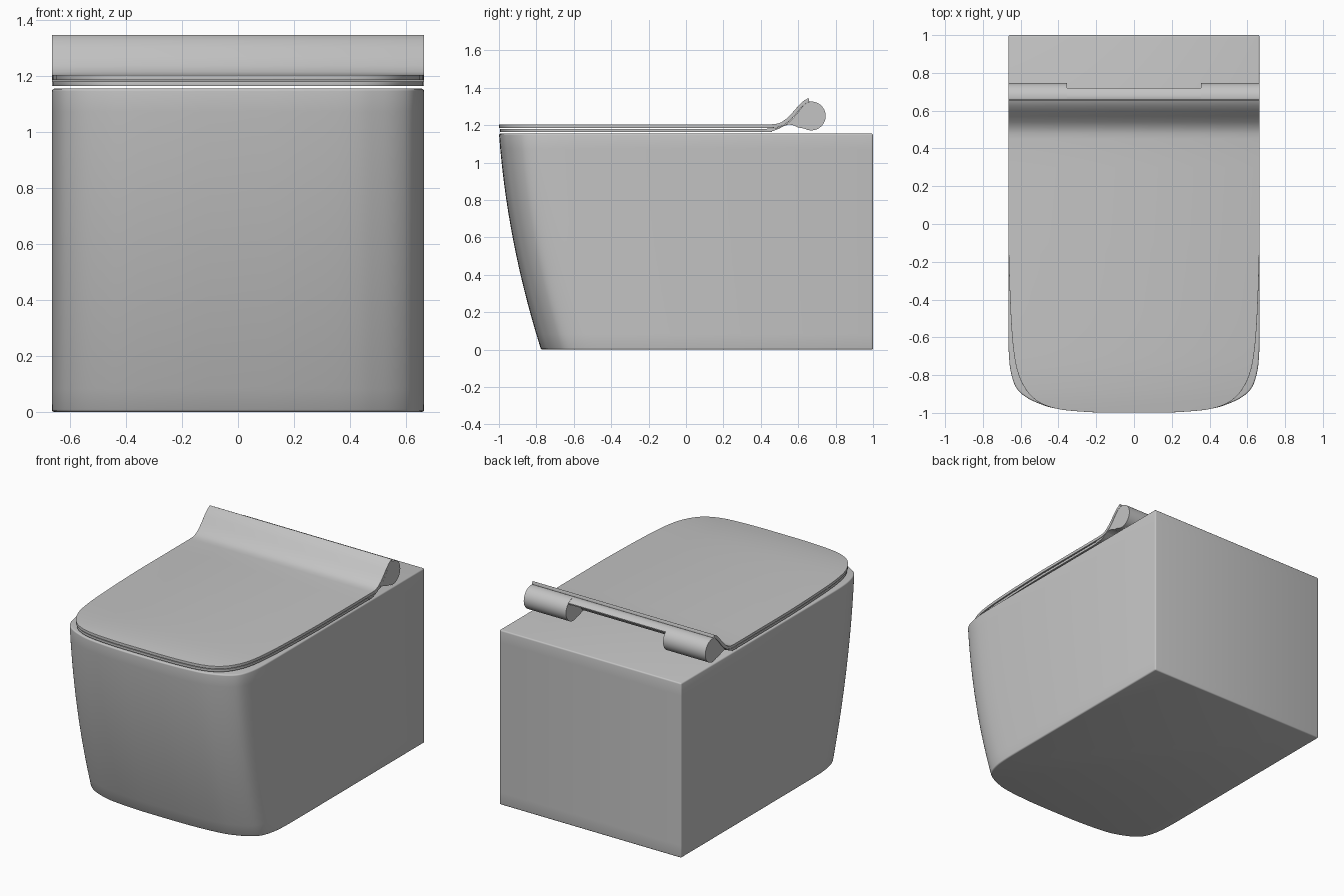
import bpy, bmesh, math
from mathutils import Vector

if "Cube" in bpy.data.objects:
    bpy.data.objects.remove(bpy.data.objects["Cube"], do_unlink=True)

grey = bpy.data.materials.new("ceramic_grey")
grey.use_nodes = True
grey.diffuse_color = (0.55, 0.55, 0.55, 1)
grey.node_tree.nodes["Principled BSDF"].inputs["Base Color"].default_value = (0.55, 0.55, 0.55, 1)


def smooth_path(pts, steps=4):
    """Catmull-Rom curve through 2D points."""
    p = [Vector(q) for q in pts]
    p = [2 * p[0] - p[1]] + p + [2 * p[-1] - p[-2]]
    out = []
    for i in range(1, len(p) - 2):
        a, b, c, d = p[i - 1:i + 3]
        for k in range(steps):
            t = k / steps
            out.append(0.5 * (2 * b + (c - a) * t + (2 * a - 5 * b + 4 * c - d) * t * t
                              + (3 * b - a - 3 * c + d) * t ** 3))
    return [tuple(v) for v in out] + [tuple(p[-2])]


def loft(name, rings, bevel=0.0, angle=40):
    """Bridge equal-sized closed rings, cap both ends, round sharp edges."""
    bm = bmesh.new()
    vr = [[bm.verts.new(co) for co in r] for r in rings]
    n = len(vr[0])
    for a, b in zip(vr, vr[1:]):
        for i in range(n):
            j = (i + 1) % n
            bm.faces.new((a[i], a[j], b[j], b[i]))
    bm.faces.new(vr[0])
    bm.faces.new(vr[-1])
    bmesh.ops.recalc_face_normals(bm, faces=bm.faces)
    if bevel:
        sharp = [e for e in bm.edges if e.calc_face_angle(0) > math.radians(angle)]
        bmesh.ops.bevel(bm, geom=sharp, offset=bevel, segments=3, profile=0.5,
                        affect='EDGES', clamp_overlap=True)
    me = bpy.data.meshes.new(name)
    bm.to_mesh(me)
    bm.free()
    me.materials.append(grey)
    ob = bpy.data.objects.new(name, me)
    bpy.context.collection.objects.link(ob)
    bpy.ops.object.select_all(action='DESELECT')
    ob.select_set(True)
    bpy.context.view_layer.objects.active = ob
    bpy.ops.object.shade_smooth_by_angle(angle=math.radians(35))
    return ob


W, TOP = 0.665, 1.155

# Bowl body: rounded front that sweeps back towards the floor
half = smooth_path([(W, -0.55), (0.663, -0.68), (0.653, -0.78), (0.625, -0.865), (0.575, -0.915),
                    (0.5, -0.952), (0.4, -0.98), (0.2, -0.997), (0, -1)])
rings = []
for k in range(15):
    z = TOP * k / 14
    s = 1 - k / 14
    off = 0.085 * s + 0.14 * s * s
    right = [(x, y + off, z) for x, y in half]
    left = [(-x, y, z) for x, y, z in reversed(right[:-1])]
    rings.append([(W, 1, z)] + right + left + [(-W, 1, z)])
loft("bowl_body", rings, bevel=0.009)

# Shared plan outline of lid and seat, front to back
plan = smooth_path([(0.12, -0.999), (0.25, -0.995), (0.4, -0.98), (0.5, -0.945), (0.57, -0.88),
                    (0.62, -0.77), (0.645, -0.6), (0.658, -0.35), (W, -0.1)])


def slab(name, z0, z1, tail, inset=0.0):
    """Flat plate on the plan outline; tail holds (y_top, z_top, y_low, z_low)."""
    st = [(w - inset, y + inset, z1, y + inset, z0) for w, y in plan]
    st += [(W - inset, *t) for t in tail]
    rs = [[(-w, yt, zt), (w, yt, zt), (w, yb, zb), (-w, yb, zb)] for w, yt, zt, yb, zb in st]
    return loft(name, rs, bevel=0.003)


# Lid with upswept rear edge
slab("lid", 1.185, 1.204, [
    (0.30, 1.204, 0.30, 1.185), (0.45, 1.204, 0.45, 1.185), (0.48, 1.206, 0.485, 1.187),
    (0.51, 1.215, 0.52, 1.197), (0.54, 1.237, 0.555, 1.222), (0.57, 1.268, 0.585, 1.255),
    (0.60, 1.302, 0.613, 1.290), (0.625, 1.327, 0.635, 1.311), (0.655, 1.346, 0.66, 1.326)])

# Seat under the lid
slab("seat", 1.164, 1.180, [(0.30, 1.180, 0.30, 1.164), (0.46, 1.180, 0.46, 1.164)], 0.004)

# Hinge: teardrop barrels at both sides, thin bridge between them
upper = [(0.42, 1.180), (0.485, 1.184), (0.52, 1.194), (0.555, 1.219), (0.585, 1.252),
         (0.613, 1.287), (0.637, 1.312)]
lower = [(0.60, 1.187), (0.575, 1.199), (0.55, 1.204), (0.525, 1.198), (0.50, 1.182),
         (0.47, 1.170), (0.42, 1.164)]
barrel = [(0.67 + 0.077 * math.cos(a), 1.249 + 0.077 * math.sin(a))
          for a in [math.radians(100 - 220 * i / 24) for i in range(25)]]
bridge = [(0.66, 1.326), (0.68, 1.325), (0.70, 1.319), (0.72, 1.307), (0.718, 1.298),
          (0.69, 1.290), (0.65, 1.282), (0.625, 1.262), (0.60, 1.232), (0.575, 1.207)]


def prism(name, prof, x0, x1):
    return loft(name, [[(x, y, z) for y, z in prof] for x in (x0, x1)])


for side, s in (("left", 1), ("right", -1)):
    prism(side + "_hinge_barrel", upper + barrel + lower, s * 0.355, s * (W - 0.001))
prism("hinge_bridge", upper + bridge + lower[2:], -0.355, 0.355)
